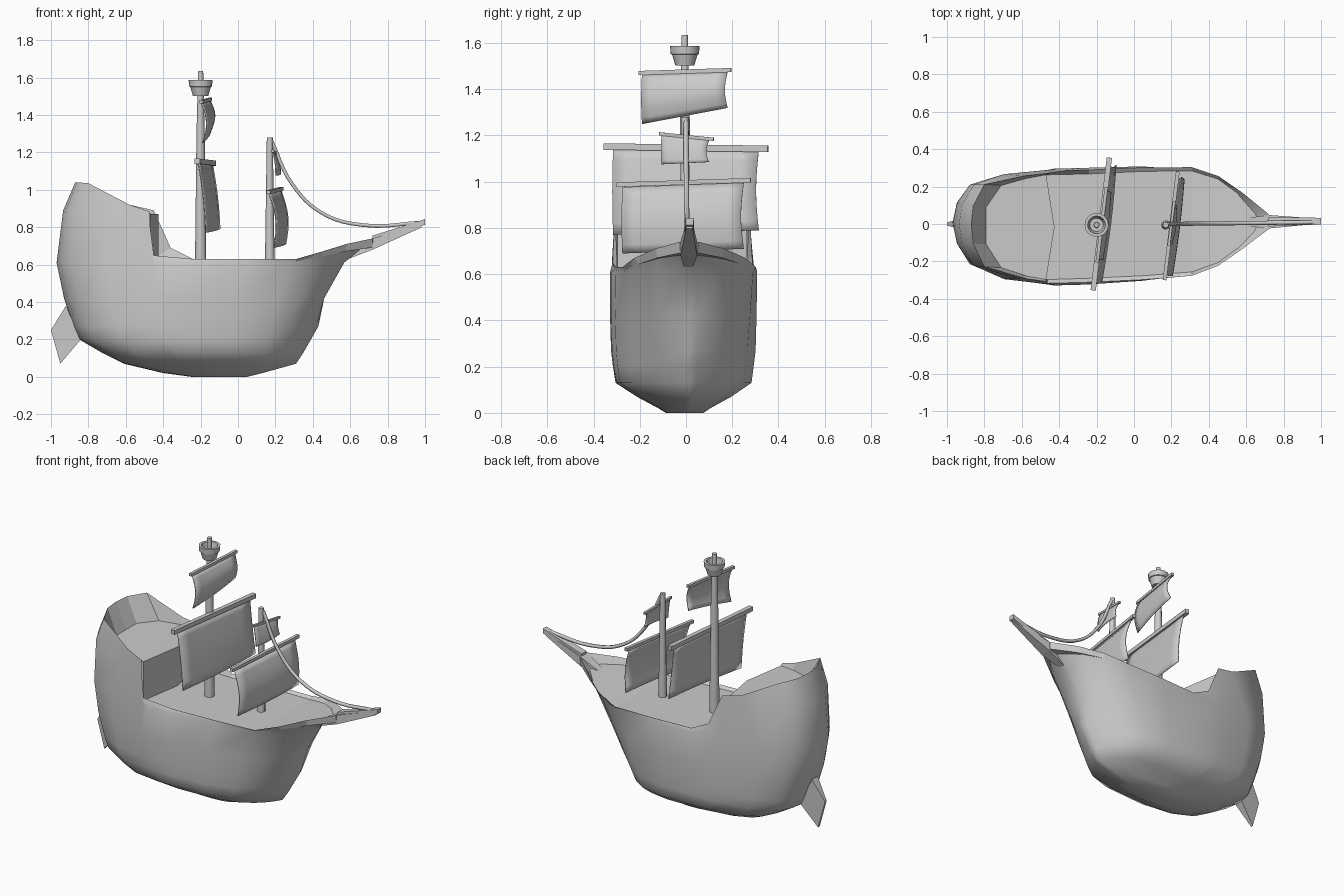
import bpy, bmesh, math
from mathutils import Vector

if "Cube" in bpy.data.objects:
    bpy.data.objects.remove(bpy.data.objects["Cube"])


def make(name, verts, faces, smooth=None):
    me = bpy.data.meshes.new(name)
    me.from_pydata([tuple(v) for v in verts], [], faces)
    bm = bmesh.new()
    bm.from_mesh(me)
    bmesh.ops.remove_doubles(bm, verts=bm.verts, dist=0.0005)
    bmesh.ops.recalc_face_normals(bm, faces=bm.faces)
    bm.to_mesh(me)
    bm.free()
    if smooth:
        for p in me.polygons:
            p.use_smooth = True
        me.set_sharp_from_angle(angle=math.radians(smooth))
    ob = bpy.data.objects.new(name, me)
    bpy.context.collection.objects.link(ob)
    return ob


def grid(name, rows, closed=False, caps=(), smooth=None):
    n = len(rows[0])
    verts = [p for r in rows for p in r]
    faces = [(i * n + j, i * n + (j + 1) % n, (i + 1) * n + (j + 1) % n, (i + 1) * n + j)
             for i in range(len(rows) - 1) for j in range(n if closed else n - 1)]
    for c in caps:
        faces.append([c * n + j for j in range(n)])
    return make(name, verts, faces, smooth)


def skew(x, y, z):
    # slight sideways lean of the hand-made hull
    return Vector((x, y + 0.05 * x * (1 - (x / 0.9) ** 2), z))


# Hull: horizontal outlines (z, stern x, bow x, half width) lofted up to the rim
LEVELS = [(0, -.25, .05, .08), (.02, -.4, .13, .11), (.07, -.61, .31, .2), (.13, -.73, .35, .29),
          (.2, -.85, .39, .3), (.27, -.88, .43, .308), (.42, -.93, .46, .312), (.61, -.97, .565, .312)]
SHAPE = [(0, 0), (.015, .35), (.06, .68), (.18, .9), (.335, .98), (.36, 1), (.47, 1),
         (.66, .98), (.8, .84), (.88, .64), (.95, .36), (.99, .1), (1, 0)]
RIM = [(-.87, 0, 1.04), (-.86, .1, 1.04), (-.80, .22, 1.035), (-.58, .275, .92), (-.45, .29, .89),
       (-.36, .3, .69), (-.24, .3, .63), (.05, .3, .63), (.31, .29, .63), (.45, .24, .67),
       (.58, .15, .71), (.72, .04, .74), (.73, 0, .74)]
FLARE = {8: .6, 9: .85, 10: .9, 11: .2}  # how straight the bow sides rise to the rim
N = len(RIM)
ring = [(j, -1) for j in range(N)] + [(j, 1) for j in range(N - 2, 0, -1)]


def rim(j, s):
    x, y, z = RIM[j]
    if s < 0 and j in (4, 5):  # front side drops straight at the quarterdeck
        x, z = ((-.475, .885), (-.465, .65))[j - 4]
    return skew(x, s * y, z)


def level(lv, j, s):
    z, a, b, w = lv
    u, k = SHAPE[j]
    p = skew(a + (b - a) * u, s * w * k, z)
    if j in FLARE and z > .13:
        low, top = level(LEVELS[3], j, s), rim(j, s)
        p = p.lerp(low.lerp(top, (z - .13) / (top.z - .13)), FLARE[j])
    return p


def upper(j, s):
    p = level(LEVELS[-1], j, s).lerp(rim(j, s), 0.65)
    if j < 3:
        p.x -= 0.03
    return p


rows = [[level(lv, j, s) for j, s in ring] for lv in LEVELS]
rows += [[upper(j, s) for j, s in ring], [rim(j, s) for j, s in ring]]
grid("hull", rows, closed=True, caps=(0,), smooth=52)


# Decks: bulwark, floor and opposite bulwark across each station
def deck(name, js, inner):
    grid(name, [[rim(j, -1), skew(x, -y, z), skew(x, y, z), rim(j, 1)]
                for j, (x, y, z) in zip(js, inner)])


deck("poop_deck", range(5), [(-.79, 0, .885), (-.79, .1, .885), (-.71, .22, .88),
                             (-.57, .262, .875), (-.47, .28, .87)])
deck("main_deck", range(4, N), [(-.475, .28, .62), (-.46, .28, .62)] +
     [(x, y * .93, .615 + (z - .63) * .7) for x, y, z in RIM[6:]])
grid("quarterdeck_wall", [[skew(x, y, z) for y, x in ((-.28, -.47), (0, m), (.28, -.47))]
                          for m, z in ((-.47, .87), (-.425, .87), (-.425, .615))])


# Tapered bars: bowsprit, yards
def bar(name, sections):
    # each section: centre point, half width, half height z, axis of the width
    rows = []
    for c, w, h, ax in sections:
        c, wv, hv = Vector(c), Vector(ax) * w, Vector((0, 0, h))
        rows.append([c - wv - hv, c + wv - hv, c + wv + hv, c - wv + hv])
    grid(name, rows, closed=True, caps=(0, len(rows) - 1))


Y = (0, 1, 0)
bar("beak", [((.55, .01, .63), .015, .015, Y), ((.72, .012, .71), .036, .03, Y), ((.98, .015, .81), .014, .012, Y)])
bar("bowsprit", [((.72, .012, .735), .025, .02, Y), ((1.0, .015, .828), .018, .015, Y)])

# Rudder: wedge, thick at the hull
outline = [(-.92, .38, .03), (-1.0, .25, .008), (-.95, .07, .008), (-.84, .2, .03)]
grid("rudder", [[(x, s * w, z) for x, z, w in outline] for s in (-1, 1)], closed=True, caps=(0, 1))


# Turned parts: masts and crow's nest
def lathe(name, x, y, profile, sides, smooth=None):
    rows = [[(x + r * math.cos(2 * math.pi * k / sides), y + r * math.sin(2 * math.pi * k / sides), z)
             for k in range(sides)] for r, z in profile]
    grid(name, rows, closed=True, caps=(0, len(profile) - 1), smooth=smooth)


lathe("main_mast", -.2, -.005, [(.03, .6), (.022, 1.3), (.017, 1.5), (.014, 1.635)], 10, 40)
lathe("fore_mast", .17, -.005, [(.026, .6), (.016, 1.28)], 8, 50)
lathe("crows_nest", -.2, -.005, [(.041, 1.502), (.055, 1.55), (.061, 1.552), (.064, 1.586),
                                 (.048, 1.586), (.036, 1.53)], 16, 30)


# Square sail hanging from its yard, both swung about the mast
def rig(name, x, yard, ztop, yl, yr, zbl, zbr, push, thick):
    (y0, z0), (y1, z1) = yard
    turn = 0.122
    d = Vector((turn, 1, 0)).normalized()
    side = (d.y, -d.x, 0)
    bar(name + "_yard", [((x + turn * y, y, z), thick, thick, side) for y, z in yard])
    n = 8
    rows = []
    for i in range(n + 1):
        t = i / n
        off = push[0] * math.sin(math.pi * t) + push[1] * t
        row = []
        for k in range(n + 1):
            u = k / n
            y = yl + (yr - yl) * u
            top = ztop + (z1 - z0) * (u - .5)
            bottom = zbl + (zbr - zbl) * u
            y -= .012 * math.sin(math.pi * t) * (0.3 + .7 * u)
            row.append((x + turn * y + off + .01 * math.sin(math.pi * u) * t, y, top + (bottom - top) * t))
        rows.append(row)
    ob = grid(name + "_sail", rows, smooth=40)
    m = ob.modifiers.new("cloth", 'SOLIDIFY')
    m.thickness, m.offset = .006, 0


rig("main_lower", -.175, ((-.355, 1.152), (.355, 1.142)), 1.14, -.315, .315, .77, .79, (.008, .04), .014)
rig("main_upper", -.172, ((-.205, 1.47), (.195, 1.483)), 1.47, -.19, .18, 1.25, 1.32, (.025, .005), .009)
rig("fore_lower", .2, ((-.3, .987), (.28, 1.006)), .985, -.275, .25, .69, .71, (.025, .025), .01)
rig("fore_upper", .2, ((-.115, 1.207), (.12, 1.183)), 1.19, -.105, .1, 1.075, 1.085, (.005, .015), .007)

# Forestay rope sagging from the fore mast to the bowsprit
cu = bpy.data.curves.new("forestay", 'CURVE')
cu.dimensions = '3D'
cu.bevel_depth, cu.bevel_resolution, cu.resolution_u = .011, 1, 6
cu.use_fill_caps = True
pts = [(.18, 1.26), (.29, 1.03), (.45, .875), (.68, .81), (.98, .825)]
sp = cu.splines.new('BEZIER')
sp.bezier_points.add(len(pts) - 1)
for b, (x, z) in zip(sp.bezier_points, pts):
    b.co = (x, .012 * (x - .18), z)
    b.handle_left_type = b.handle_right_type = 'AUTO'
bpy.context.collection.objects.link(bpy.data.objects.new("forestay", cu))
